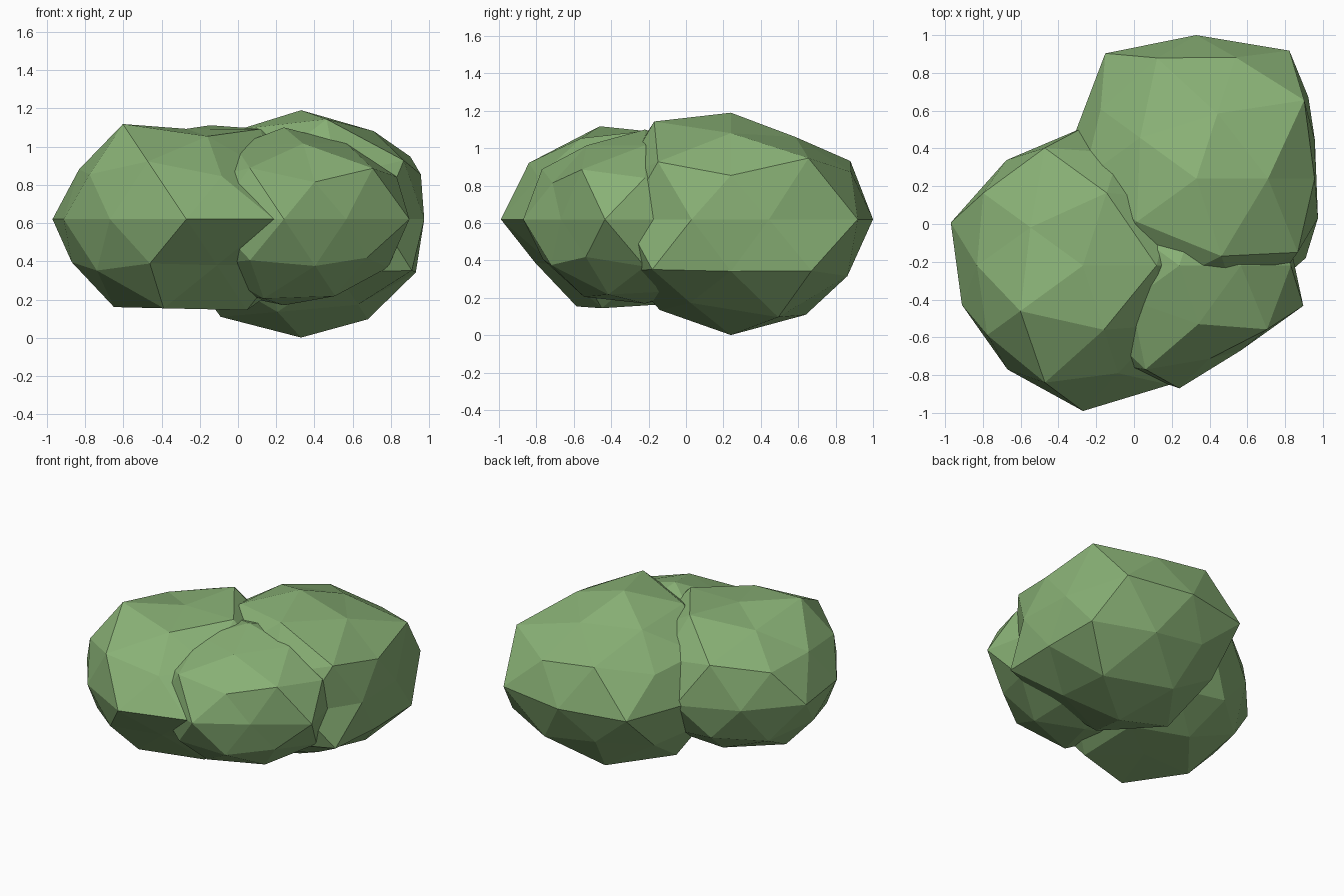
import bpy, bmesh, math
from mathutils import Vector

leaf = bpy.data.materials.new("leaf_green")
leaf.diffuse_color = (0.25, 0.44, 0.18, 1)


def ring_order(v):
    """Sort key: ring from the top down, then angle around z."""
    ring = sum(v.co.z < cut for cut in (0.93, 0.7, 0.3, -0.3, -0.7, -0.93))
    return ring, round(math.degrees(math.atan2(v.co.y, v.co.x)) / 18) % 20


def lobe(name, x, y, radii):
    """Lumpy flattened icosphere; radii run ring by ring, counter-clockwise from +x."""
    bm = bmesh.new()
    bmesh.ops.create_icosphere(bm, subdivisions=2, radius=1)
    for v, r in zip(sorted(bm.verts, key=ring_order), sum(radii, [])):
        d = v.co.normalized() * r
        v.co = Vector((d.x, d.y, d.z * 0.75))
    me = bpy.data.meshes.new(name)
    bm.to_mesh(me)
    bm.free()
    me.materials.append(leaf)
    ob = bpy.data.objects.new(name, me)
    ob.location = (x, y, 0.62)
    bpy.context.collection.objects.link(ob)


# Large lobe at the back right
lobe("bush_lobe_back", 0.33, 0.24, [
    [0.76],
    [0.722, 0.69, 0.70, 0.74, 0.82],
    [0.70, 0.83, 0.755, 0.79, 0.70, 0.70, 0.70, 0.70, 0.68, 0.78],
    [0.66, 0.838, 0.76, 0.82, 0.687, 0.70, 0.70, 0.70, 0.70, 0.677],
    [0.705, 0.82, 0.77, 0.72, 0.72, 0.70, 0.70, 0.70, 0.70, 0.80],
    [0.82, 0.80, 0.80, 0.76, 0.70],
    [0.825]])

# Large lobe at the front left
lobe("bush_lobe_left", -0.27, -0.22, [
    [0.63],
    [0.74, 0.77, 0.654, 0.78, 0.68],
    [0.70, 0.70, 0.70, 0.77, 0.73, 0.66, 0.70, 0.766, 0.67, 0.63],
    [0.70, 0.70, 0.73, 0.69, 0.736, 0.674, 0.68, 0.77, 0.78, 0.70],
    [0.70, 0.70, 0.70, 0.70, 0.70, 0.67, 0.68, 0.69, 0.61, 0.70],
    [0.70, 0.67, 0.72, 0.73, 0.745],
    [0.60]])

# Smaller lobe at the front right
lobe("bush_lobe_front", 0.24, -0.22, [
    [0.64],
    [0.62, 0.60, 0.60, 0.60, 0.62],
    [0.66, 0.60, 0.60, 0.60, 0.60, 0.60, 0.60, 0.68, 0.58, 0.675],
    [0.60, 0.60, 0.60, 0.60, 0.60, 0.60, 0.64, 0.65, 0.555, 0.69],
    [0.64, 0.60, 0.60, 0.60, 0.60, 0.60, 0.60, 0.64, 0.62, 0.60],
    [0.60, 0.60, 0.60, 0.65, 0.63],
    [0.60]])
